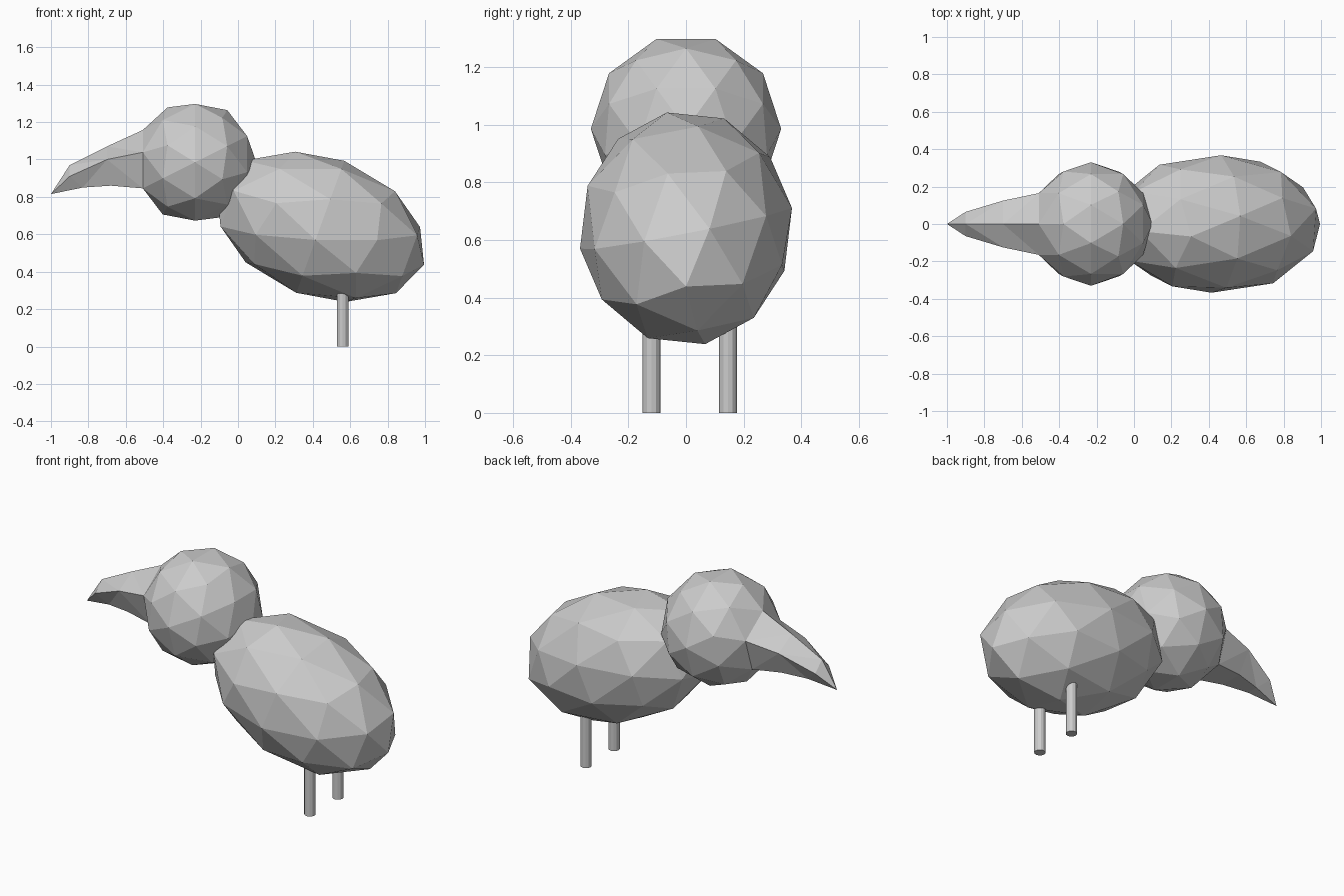
import bpy, bmesh, math
from mathutils import Matrix, Vector

if "Cube" in bpy.data.objects:
    bpy.data.objects.remove(bpy.data.objects["Cube"])


def add_object(name, bm):
    bmesh.ops.recalc_face_normals(bm, faces=bm.faces)
    mesh = bpy.data.meshes.new(name)
    bm.to_mesh(mesh)
    bm.free()
    obj = bpy.data.objects.new(name, mesh)
    bpy.context.collection.objects.link(obj)
    return obj


def faceted_ball(size, centre, tilt=0.0, roll=0.0):
    """Low-poly ball with its pole on -x, stretched, tilted about y."""
    bm = bmesh.new()
    bmesh.ops.create_icosphere(bm, subdivisions=2, radius=1)
    m = (Matrix.Translation(centre) @ Matrix.Rotation(tilt, 4, 'Y')
         @ Matrix.Diagonal((*size, 1)) @ Matrix.Rotation(roll, 4, 'X')
         @ Matrix.Rotation(-math.pi / 2, 4, 'Y'))
    bmesh.ops.transform(bm, matrix=m, verts=bm.verts)
    return bm


# Body: egg tilted down towards the tail
add_object("body", faceted_ball((0.59, 0.375, 0.378), (0.44, 0, 0.64),
                                math.radians(20), 0.2))

# Head, opened at the front pole so the beak grows out of it
bm = faceted_ball((0.328, 0.33, 0.328), (-0.23, 0, 0.985))
pole = min(bm.verts, key=lambda v: v.co.x)
ring = [e.other_vert(pole) for e in pole.link_edges]
ring.sort(key=lambda v: math.atan2(v.co.y, v.co.z - 0.985) % (2 * math.pi - 0.01))
bmesh.ops.delete(bm, geom=[pole], context='VERTS')

# Beak: five-sided sections (x, top z, side y, side z, bottom x, bottom y, bottom z)
sections = [(-0.70, 1.07, 0.125, 1.0, -0.68, 0.07, 0.86),
            (-0.90, 0.97, 0.065, 0.91, -0.83, 0.035, 0.85)]
for x, top, sy, sz, bx, by, bz in sections:
    pts = [(x, 0, top), (x, sy, sz), (bx, by, bz), (bx, -by, bz), (x, -sy, sz)]
    new = [bm.verts.new(p) for p in pts]
    for i in range(5):
        j = (i + 1) % 5
        bm.faces.new((ring[i], ring[j], new[j], new[i]))
    ring = new
tip = bm.verts.new((-1.0, 0, 0.815))
for i in range(5):
    bm.faces.new((ring[i], ring[(i + 1) % 5], tip))
bmesh.ops.triangulate(bm, faces=[f for f in bm.faces if len(f.verts) > 3])
add_object("head_and_beak", bm)

# Legs
for side, y in (("right", -0.12), ("left", 0.145)):
    bm = bmesh.new()
    bmesh.ops.create_cone(bm, cap_ends=True, segments=12, radius1=0.031,
                          radius2=0.031, depth=0.36,
                          matrix=Matrix.Translation(Vector((0.56, y, 0.18))))
    add_object(side + "_leg", bm)
